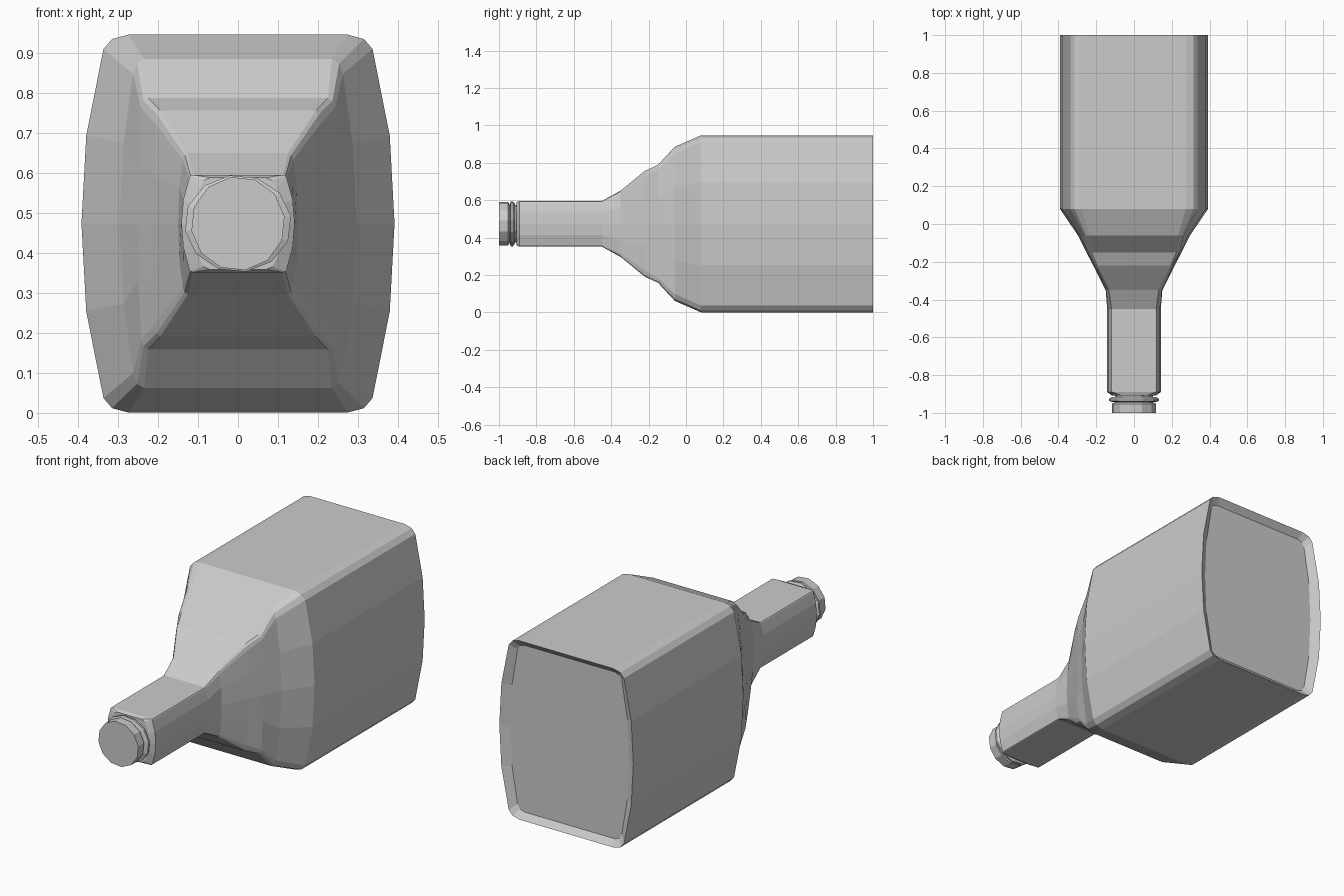
import bpy, bmesh, math

if "Cube" in bpy.data.objects:
    bpy.data.objects.remove(bpy.data.objects["Cube"])

CZ = 0.474  # height of the bottle axis


def skin(name, rings):
    """Skin a list of equal-length vertex rings and cap both ends."""
    bm = bmesh.new()
    loops = [[bm.verts.new(p) for p in r] for r in rings]
    n = len(loops[0])
    for a, b in zip(loops, loops[1:]):
        for i in range(n):
            j = (i + 1) % n
            bm.faces.new((a[i], a[j], b[j], b[i]))
    bm.faces.new(loops[0])
    bm.faces.new(loops[-1])
    bmesh.ops.recalc_face_normals(bm, faces=bm.faces)
    me = bpy.data.meshes.new(name)
    bm.to_mesh(me)
    bm.free()
    ob = bpy.data.objects.new(name, me)
    bpy.context.collection.objects.link(ob)
    return ob


def section(y, h, tx, cx, cz, sx, sz, mx):
    """Bowed rectangle with clipped corners, mirrored from one quadrant."""
    mid = (tx + 0.65 * (cx - tx), h - 0.3 * (h - cz))
    quad = [(tx, h), mid, (cx, cz), (sx, sz)]
    right = quad + [(mx, 0)] + [(x, -z) for x, z in reversed(quad)]
    ring = right + [(-x, z) for x, z in reversed(right)]
    return [(x, y, CZ + z) for x, z in ring]


# bottle: recessed base, body, shoulder, neck
body = (0.473, 0.275, 0.337, 0.437, 0.380, 0.22, 0.392)
neck = (0.122, 0.113, 0.122, 0.115, 0.137, 0.06, 0.142)
base = (0.441, 0.265, 0.305, 0.408, 0.338, 0.21, 0.347)
stations = [
    (0.972, *base),
    (1.0, *body),
    (0.08, *body),
    (-0.06, 0.412, 0.235, 0.263, 0.375, 0.287, 0.20, 0.297),
    (-0.15, 0.315, 0.225, 0.243, 0.290, 0.248, 0.14, 0.252),
    (-0.22, 0.283, 0.195, 0.207, 0.250, 0.212, 0.12, 0.215),
    (-0.35, 0.177, 0.125, 0.138, 0.160, 0.147, 0.09, 0.150),
    (-0.45, *neck),
    (-0.89, *neck),
    (-0.907, 0.115, 0.070, 0.095, 0.090, 0.112, 0.05, 0.118),
]
skin("bottle_body", [section(*s) for s in stations])


# round parts around the bottle axis
def lathe(name, profile, sides=12, stretch=1.0):
    rings = []
    for r, y in profile:
        angles = [2 * math.pi * (i + 0.3) / sides for i in range(sides)]
        rings.append([(r * stretch * math.cos(a), y, CZ + r * math.sin(a)) for a in angles])
    return skin(name, rings)


lathe("mouth_neck", [(0.102, -0.89), (0.102, -0.96)])
lathe("neck_ring", [(0.108, -0.915), (0.122, -0.926), (0.122, -0.936), (0.108, -0.942)], stretch=1.1)
lathe("bottle_cap", [(0.108, -0.945), (0.118, -0.952), (0.118, -1.0)])
